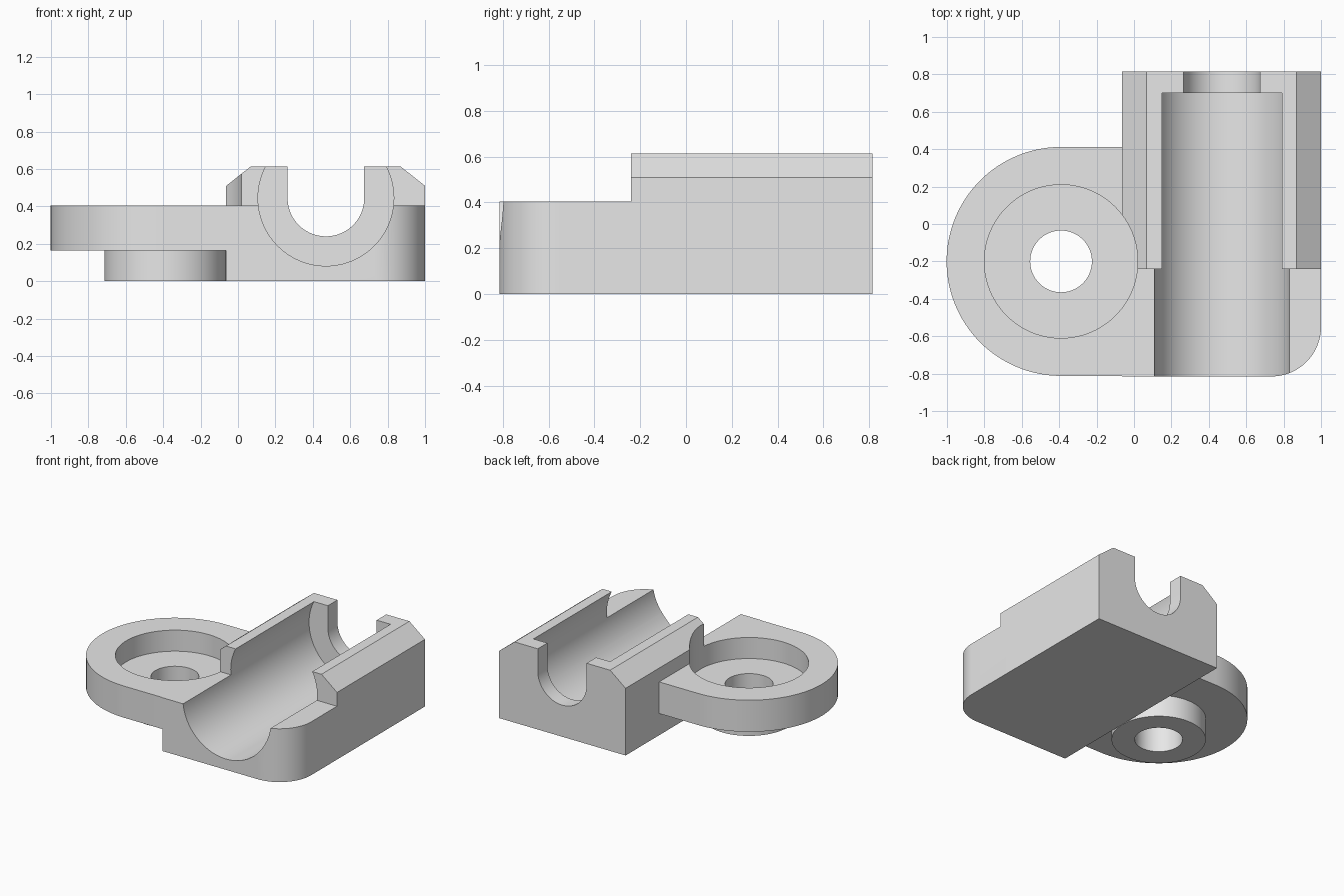
import bpy, bmesh
from math import cos, sin, pi, radians
from mathutils import Matrix

cube = bpy.data.objects.get("Cube")
if cube:
    bpy.data.objects.remove(cube, do_unlink=True)

grey = bpy.data.materials.new("light grey")
grey.use_nodes = True
grey.diffuse_color = (0.8, 0.8, 0.8, 1)
grey.node_tree.nodes["Principled BSDF"].inputs["Base Color"].default_value = (0.8, 0.8, 0.8, 1)


def arc(cx, cy, r, start, end, steps):
    """Points along an arc, angles in degrees."""
    angles = [radians(start + (end - start) * i / steps) for i in range(steps + 1)]
    return [(cx + r * cos(a), cy + r * sin(a)) for a in angles]


def circle(cx, cy, r, steps=96):
    return arc(cx, cy, r, 0, 360, steps)[:-1]


def prism(name, outline, low, high, along_y=False):
    """Extrude an outline in z, or an x-z outline in y."""
    bm = bmesh.new()
    place = (lambda p, d: (p[0], d, p[1])) if along_y else (lambda p, d: (p[0], p[1], d))
    rings = [[bm.verts.new(place(p, d)) for p in outline] for d in (low, high)]
    bm.faces.new(rings[0])
    bm.faces.new(rings[1])
    n = len(outline)
    for i in range(n):
        j = (i + 1) % n
        bm.faces.new((rings[0][i], rings[0][j], rings[1][j], rings[1][i]))
    bmesh.ops.recalc_face_normals(bm, faces=bm.faces)
    mesh = bpy.data.meshes.new(name)
    bm.to_mesh(mesh)
    bm.free()
    mesh.materials.append(grey)
    obj = bpy.data.objects.new(name, mesh)
    bpy.context.collection.objects.link(obj)
    return obj


def combine(body, tool, operation):
    """Apply an exact boolean and discard the tool."""
    mod = body.modifiers.new(operation, "BOOLEAN")
    mod.operation, mod.solver, mod.object = operation, "EXACT", tool
    tool.hide_render = True
    bpy.context.view_layer.update()
    result = bpy.data.meshes.new_from_object(
        body.evaluated_get(bpy.context.evaluated_depsgraph_get()))
    body.modifiers.clear()
    body.data = result
    bpy.data.objects.remove(tool, do_unlink=True)


def rect(x0, y0, x1, y1):
    return [(x0, y0), (x1, y0), (x1, y1), (x0, y1)]


LEFT, BACK, TOP, STEP = -0.063, 0.815, 0.613, 0.405
EYE = (-0.39, -0.2)       # centre of the round lug
BORE = (0.47, 0.445)      # x and z of the cradle axis

# Cradle block with chamfered shoulders
body = prism("clamp_body", [(LEFT, 0), (1, 0), (1, 0.51), (0.87, TOP), (0.067, TOP), (LEFT, 0.51)],
             -BACK, BACK, along_y=True)

# Rounded front corner
corner = [(1.1, -0.9), (1.1, -0.55)] + arc(0.735, -0.55, 0.265, 0, -90, 24) + [(0.735, -0.9)]
combine(body, prism("corner_cutter", corner, -0.1, 0.9), "DIFFERENCE")

# Lower front step
combine(body, prism("step_cutter", rect(-0.3, -1, 1.2, -0.24), STEP, 1), "DIFFERENCE")

# Round lug plate and the boss below it
lug = arc(*EYE, 0.612, 90, 270, 64) + [(0.05, EYE[1] - 0.612), (0.05, EYE[1] + 0.612)]
combine(body, prism("lug_plate", lug, 0.165, STEP), "UNION")
combine(body, prism("lug_boss", circle(*EYE, 0.325), 0, 0.2), "UNION")

# Pocket and through hole in the lug
combine(body, prism("pocket_cutter", circle(*EYE, 0.41), 0.245, 1), "DIFFERENCE")
combine(body, prism("hole_cutter", circle(*EYE, 0.165, 64), -0.1, 0.5), "DIFFERENCE")

# Wide cradle groove and the narrow slot in the back wall
combine(body, prism("groove_cutter", circle(*BORE, 0.363), -1, 0.70, along_y=True), "DIFFERENCE")
slot = arc(*BORE, 0.205, 180, 360, 48) + [(BORE[0] + 0.205, 1), (BORE[0] - 0.205, 1)]
combine(body, prism("slot_cutter", slot, 0.5, 1, along_y=True), "DIFFERENCE")

# Smooth curved walls, sharp edges kept
bpy.ops.object.select_all(action="DESELECT")
body.select_set(True)
bpy.context.view_layer.objects.active = body
bpy.ops.object.shade_smooth_by_angle(angle=radians(25))
